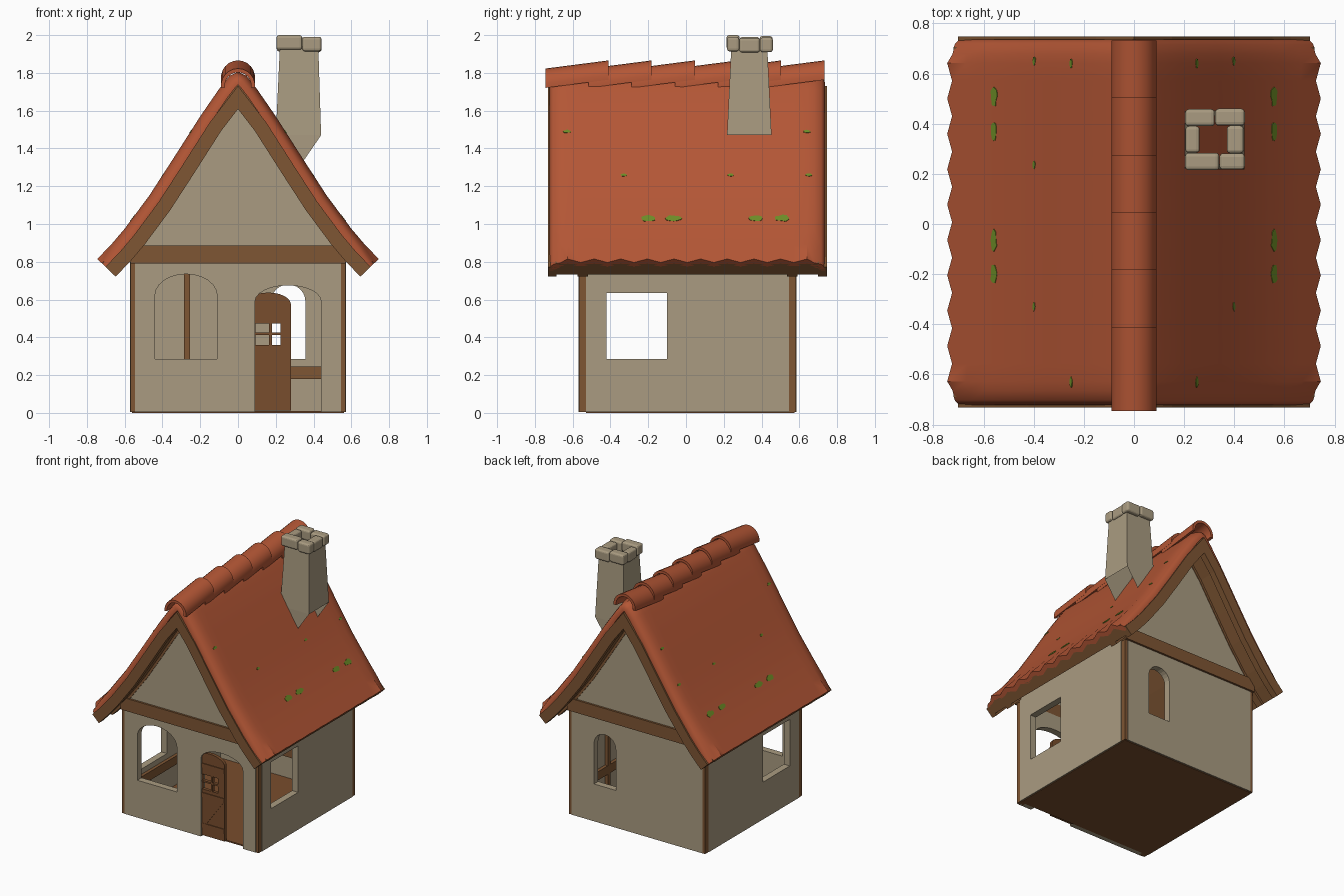
import bpy, bmesh, math, random
from mathutils import Matrix, Vector

random.seed(4)
if "Cube" in bpy.data.objects:
    bpy.data.objects.remove(bpy.data.objects["Cube"])


def material(name, rgb):
    m = bpy.data.materials.new(name)
    m.use_nodes = True
    m.diffuse_color = (*rgb, 1)
    m.node_tree.nodes["Principled BSDF"].inputs["Base Color"].default_value = (*rgb, 1)
    return m


PLASTER = material("warm plaster", (0.4, 0.33, 0.22))
TIMBER = material("dark timber", (0.21, 0.092, 0.033))
PLANK = material("door wood", (0.19, 0.075, 0.026))
CLAY = material("clay tile", (0.455, 0.094, 0.036))
MOSS = material("moss green", (0.15, 0.26, 0.02))

FRONT = Matrix(((1, 0, 0), (0, 0, -1), (0, 1, 0))).to_4x4()   # outline in x, z
SIDE = Matrix(((0, 0, 1), (1, 0, 0), (0, 1, 0))).to_4x4()     # outline in y, z


def add(name, mesh, mat, smooth=False):
    ob = bpy.data.objects.new(name, mesh)
    bpy.context.collection.objects.link(ob)
    mesh.materials.clear()
    mesh.materials.append(mat)
    if smooth:
        bpy.ops.object.select_all(action="DESELECT")
        ob.select_set(True)
        bpy.context.view_layer.objects.active = ob
        bpy.ops.object.shade_smooth_by_angle(angle=math.radians(40))
    return ob


def plate(name, outlines, depth, turn, offset, mat):
    """Flat board from an outline with holes, extruded about its middle."""
    curve = bpy.data.curves.new(name, "CURVE")
    curve.dimensions, curve.fill_mode, curve.extrude = "2D", "BOTH", depth / 2
    for pts in outlines:
        s = curve.splines.new("POLY")
        s.points.add(len(pts) - 1)
        for p, (u, v) in zip(s.points, pts):
            p.co = (u, v, 0, 1)
        s.use_cyclic_u = True
    temp = bpy.data.objects.new(name + " outline", curve)
    bpy.context.collection.objects.link(temp)
    deps = bpy.context.evaluated_depsgraph_get()
    mesh = bpy.data.meshes.new_from_object(temp.evaluated_get(deps))
    bpy.data.objects.remove(temp)
    mesh.transform(Matrix.Translation(offset) @ turn)
    mesh.shade_flat()
    return add(name, mesh, mat)


def loft(name, rings, mat, caps=True, smooth=False, skip=()):
    """Skin a row of rings; skip lists (row, side) pairs left open."""
    bm = bmesh.new()
    rows = [[bm.verts.new(p) for p in ring] for ring in rings]
    n = len(rows[0])
    for r, (a, b) in enumerate(zip(rows, rows[1:])):
        for i in range(n):
            if (r, i) not in skip:
                bm.faces.new((a[i], a[(i + 1) % n], b[(i + 1) % n], b[i]))
    if caps:
        bm.faces.new(rows[0])
        bm.faces.new(rows[-1])
    bmesh.ops.recalc_face_normals(bm, faces=bm.faces)
    mesh = bpy.data.meshes.new(name)
    bm.to_mesh(mesh)
    bm.free()
    return add(name, mesh, mat, smooth)


def box(name, x, y, z, mat):
    rings = [[(x[0], y[0], h), (x[1], y[0], h), (x[1], y[1], h), (x[0], y[1], h)] for h in z]
    return loft(name, rings, mat)


def rect(u0, u1, v0, v1):
    return [(u0, v0), (u1, v0), (u1, v1), (u0, v1)]


def arch(x0, x1, z0, spring, top):
    mid, r = (x0 + x1) / 2, (x1 - x0) / 2
    arc = [(mid + r * math.cos(t * math.pi / 12), spring + (top - spring) * math.sin(t * math.pi / 12))
           for t in range(13)]
    return [(x0, z0), (x1, z0)] + arc


# Walls with gables and openings; the doorway is a notch reaching the ground
half = [(0.545, 0.004), (0.545, 0.87), (0.5, 0.935), (0.3, 1.22), (0.15, 1.45)]
gable = half + [(0, 1.67)] + [(-x, z) for x, z in reversed(half)]
notched = [gable[-1]] + [(0.09, 0.004)] + arch(0.09, 0.44, 0.004, 0.59, 0.675)[:1:-1] + [(0.44, 0.004)] + gable[:-1]
plate("front_wall", [notched, arch(-0.44, -0.11, 0.285, 0.62, 0.735)], 0.05, FRONT, (0, -0.545, 0), PLASTER)
plate("back_wall", [gable, arch(0.175, 0.357, 0.285, 0.59, 0.68)], 0.05, FRONT, (0, 0.56, 0), PLASTER)
for s, side in ((1, "left"), (-1, "right")):
    plate(side + "_wall", [rect(-0.53, 0.545, 0.004, 0.86), rect(-0.42, -0.1, 0.285, 0.635)],
          0.05, SIDE, (s * 0.546, 0, 0), PLASTER)
    box(side + "_inner_rail", sorted((s * 0.497, s * 0.524)), (-0.515, 0.53), (0.18, 0.245), TIMBER)
    box(side + "_inner_post", sorted((s * 0.495, s * 0.524)), (0.19, 0.22), (0.01, 0.86), TIMBER)
    # Corner posts
    for y, end in ((-0.543, "front"), (0.559, "back")):
        box(f"{end}_{side}_post", sorted((s * 0.52, s * 0.568)), (y - 0.024, y + 0.024), (0.004, 0.82), TIMBER)

# Floor, cross beams and inner timbers
box("floor", (-0.562, 0.562), (-0.53, 0.575), (0, 0.01), PLANK)
box("front_beam", (-0.57, 0.57), (-0.585, -0.52), (0.79, 0.885), TIMBER)
box("back_beam", (-0.57, 0.57), (0.535, 0.6), (0.79, 0.885), TIMBER)
box("back_inner_rail", (-0.51, 0.51), (0.51, 0.536), (0.18, 0.245), TIMBER)
box("back_inner_post", (-0.285, -0.255), (0.505, 0.536), (0.01, 0.8), TIMBER)

# Door with four panes, ledges and a brace
panes = [rect(x0, x1, z0, z1) for x0, x1 in ((0.093, 0.165), (0.18, 0.225))
         for z0, z1 in ((0.36, 0.413), (0.425, 0.472))]
plate("door", [arch(0.04, 0.28, 0.012, 0.575, 0.637)] + panes, 0.025, FRONT, (0, -0.547, 0), PLANK)
for z in (0.07, 0.3, 0.52):
    box("door_ledge", (0.092, 0.278), (-0.565, -0.555), (z, z + 0.035), PLANK)
plate("door_brace", [[(0.095, 0.105), (0.13, 0.105), (0.27, 0.3), (0.235, 0.3)]], 0.006, FRONT, (0, -0.56, 0), PLANK)

# Roof section, eave to ridge
SLOPE = [(0.745, 0.815), (0.67, 0.893), (0.6, 0.975), (0.47, 1.15), (0.35, 1.335), (0.2, 1.57)]


def section(top):
    pts = SLOPE + top
    return [Vector((-x, z)) for x, z in pts] + [Vector(p) for p in reversed(pts[:-1])]


def shifted(pts, distances):
    """Push each point along its mitred normal."""
    out = []
    for i, (p, d) in enumerate(zip(pts, distances)):
        near = pts[max(i - 1, 0):i + 2]
        segs = [(b - a).normalized() for a, b in zip(near, near[1:])]
        normals = [Vector((-t.y, t.x)) for t in segs]
        n = sum(normals, Vector((0, 0))).normalized()
        out.append(p + n * d / n.dot(normals[0]))
    return out


def roof_ring(pts, y, upper, lower):
    loop = shifted(pts, upper) + shifted(pts, lower)[::-1]
    return [(p.x, y, p.y) for p in loop]


# Tile covering, rippled at the eaves and rolled over at the verges
tiles = section([(0.1, 1.715), (0.045, 1.785), (0, 1.805)])
ripple = [0.027, 0.008] + [0.003] * (len(tiles) - 4) + [0.008, 0.027]
verge = [(-0.722, 0.05), (-0.716, 0.03), (-0.702, 0.014), (-0.665, 0.003)]
stations = [(y, 0, drop) for y, drop in verge]
stations += [(-0.698 + k * 0.0705, k % 2, 0) for k in range(1, 20)]
stations += [(0.014 - y, 0, drop) for y, drop in reversed(verge)]
rings = []
for y, crest, drop in stations:
    dip = [0 if crest else -r for r in ripple]
    base = 0.035 if drop < 0.01 else 0.06
    rings.append(roof_ring(tiles, y, [d - drop for d in dip], [d - base for d in dip]))
loft("roof_tiles", rings, CLAY, smooth=True)

# Roof boarding, bargeboards and wall rafters
frame = section([(0, 1.83)])


def roof_timber(name, y0, y1, high, low):
    n = len(frame)
    loft(name, [roof_ring(frame, y, [high] * n, [low] * n) for y in (y0, y1)], TIMBER)


roof_timber("roof_boarding", -0.69, 0.705, -0.034, -0.118)
roof_timber("front_bargeboard", -0.731, -0.685, -0.06, -0.135)
roof_timber("back_bargeboard", 0.7, 0.747, -0.06, -0.135)
roof_timber("front_rafter", -0.575, -0.52, -0.053, -0.135)
roof_timber("back_rafter", 0.535, 0.59, -0.053, -0.135)

# Overlapping ridge tiles, each tilted up toward the back
for i in range(6):
    end = -0.41 + 0.2285 * i
    ridge = []
    for y, z in ((end - 0.335, 1.733), (end, 1.776)):
        angles = [math.radians(-8 + 196 * k / 12) for k in range(13)]
        loop = [(0.09, a) for a in angles] + [(0.07, a) for a in reversed(angles)]
        ridge.append([(r * math.cos(a), y, z + r * math.sin(a)) for r, a in loop])
    loft("ridge_tile", ridge, CLAY, smooth=True)

# Chimney shaft, open at the top and along its sloping foot
shaft = []
for x0, x1, z, h in ((0.2, 0.33, 1.31, 0.118), (0.2, 0.44, 1.47, 0.118), (0.222, 0.425, 1.94, 0.095)):
    shaft.append([(x0, 0.335 - h, z), (x1, 0.335 - h, z), (x1, 0.335 + h, z), (x0, 0.335 + h, z)])
loft("chimney_shaft", shaft, PLASTER, caps=False, skip=((0, 1),))

# Chimney cap stones
for x, y, top in (((0.204, 0.322), (0.39, 0.458), 1.995), ((0.324, 0.442), (0.392, 0.46), 1.987),
                  ((0.204, 0.34), (0.215, 0.284), 2.0), ((0.341, 0.442), (0.217, 0.282), 1.991),
                  ((0.205, 0.262), (0.284, 0.39), 1.99), ((0.37, 0.438), (0.282, 0.392), 1.985)):
    stone = box("chimney_cap_stone", x, y, (top - 0.077, top), PLASTER)
    soft = stone.modifiers.new("soft edges", "BEVEL")
    soft.width, soft.segments = 0.014, 3

# Moss patches lying on both slopes
line = [Vector(p) for p in SLOPE]
for z, size, ys in ((1.03, 0.042, (-0.2, -0.065, 0.37, 0.51)), (1.26, 0.018, (-0.33, 0.235, 0.65)),
                    (1.49, 0.02, (-0.63, 0.64))):
    a, b = next((a, b) for a, b in zip(line, line[1:]) if a.y <= z <= b.y)
    along = (b - a).normalized()
    mid = a.lerp(b, (z - a.y) / (b.y - a.y))
    up = Vector((along.y, -along.x))
    for y in ys:
        blob = [(size * random.uniform(0.8, 1.1) * math.cos(t * math.tau / 12),
                 0.5 * size * random.uniform(0.75, 1.15) * math.sin(t * math.tau / 12)) for t in range(12)]
        for s in (1, -1):
            layers = []
            for h in (-0.006, 0.0015):
                pts = [(mid + up * h + along * v, y + u) for u, v in blob]
                layers.append([(s * p.x, w, p.y) for p, w in pts])
            loft("moss_patch", layers, MOSS)
